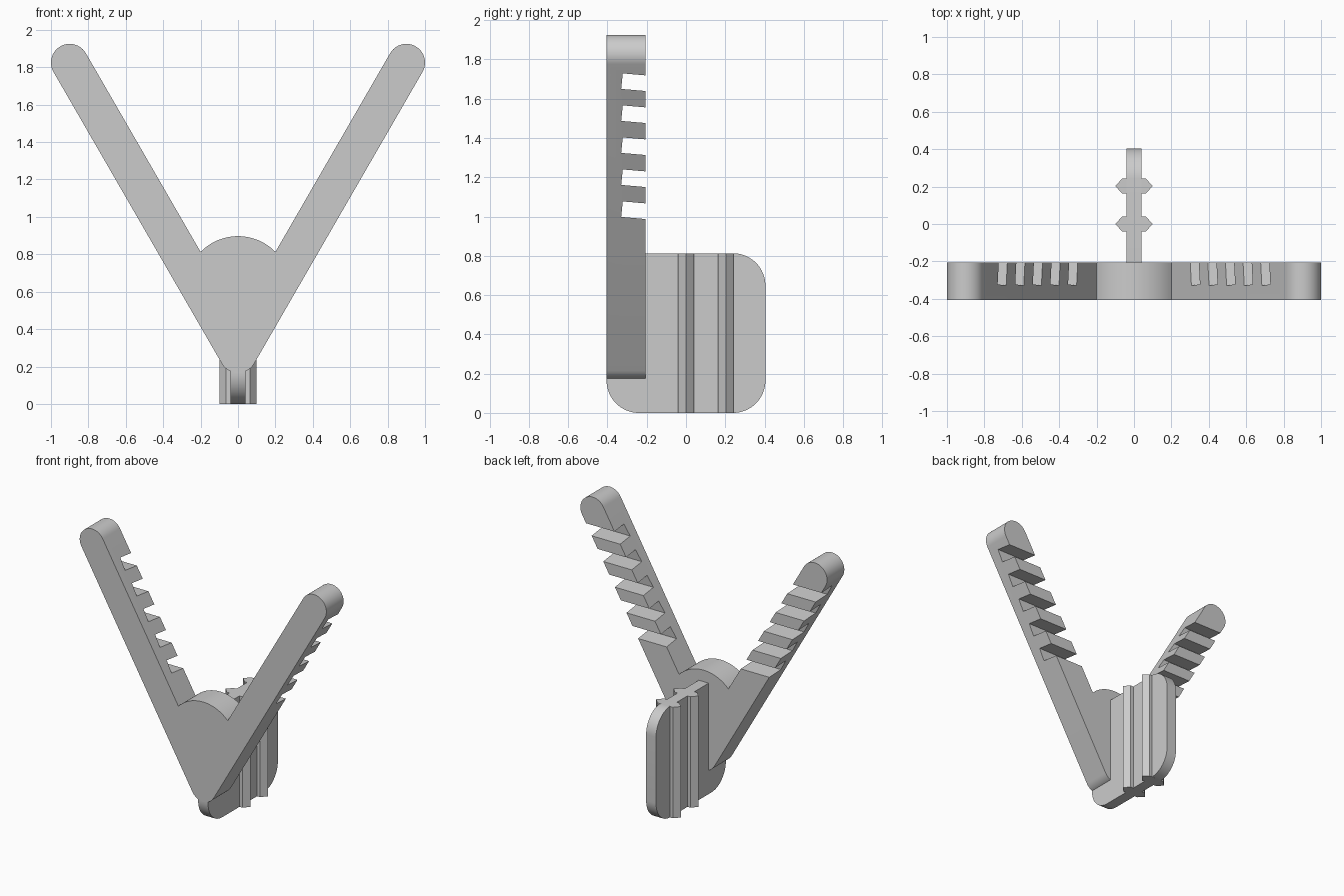
import bpy, bmesh, math
from mathutils import Vector

if "Cube" in bpy.data.objects:
    bpy.data.objects.remove(bpy.data.objects["Cube"])

grey = bpy.data.materials.new("light_grey")
grey.diffuse_color = (0.6, 0.6, 0.6, 1)
grey.use_nodes = True
grey.node_tree.nodes["Principled BSDF"].inputs["Base Color"].default_value = grey.diffuse_color


def arc(cx, cy, r, a0, a1, n):
    """Points on an arc, angles in degrees."""
    return [(cx + r * math.cos(math.radians(a0 + (a1 - a0) * i / n)),
             cy + r * math.sin(math.radians(a0 + (a1 - a0) * i / n))) for i in range(n + 1)]


def prism(name, pts, axis, lo, hi):
    """Extrude a 2D profile along an axis; profile uses the other two axes in order."""
    bm = bmesh.new()
    verts = []
    for p in pts:
        c = list(p)
        c.insert("xyz".index(axis), lo)
        verts.append(bm.verts.new(c))
    face = bm.faces.new(verts)
    ext = bmesh.ops.extrude_face_region(bm, geom=[face])["geom"]
    off = Vector([hi - lo if a == axis else 0 for a in "xyz"])
    bmesh.ops.translate(bm, vec=off, verts=[g for g in ext if isinstance(g, bmesh.types.BMVert)])
    bmesh.ops.recalc_face_normals(bm, faces=bm.faces)
    me = bpy.data.meshes.new(name)
    bm.to_mesh(me)
    bm.free()
    me.materials.append(grey)
    ob = bpy.data.objects.new(name, me)
    bpy.context.collection.objects.link(ob)
    return ob


def activate(ob):
    bpy.ops.object.select_all(action='DESELECT')
    ob.select_set(True)
    bpy.context.view_layer.objects.active = ob


# V-shaped body: two round-ended arms, a domed hub and a rounded foot
outline = (arc(0.9, 1.825, 0.1, -30, 150, 32)
           + arc(0, 0.617, 0.28, 44.4, 135.6, 24)
           + arc(-0.9, 1.825, 0.1, 30, 210, 32)
           + arc(0, 0.266, 0.1, 210, 330, 20))
body = prism("v_arms", outline, "y", -0.405, -0.205)

# Tilted notches cut across the back of both arms
for i in range(5):
    z = 0.163 * i
    slot = [(-0.330, 0.998 + z), (-0.180, 0.985 + z), (-0.172, 1.064 + z), (-0.322, 1.077 + z)]
    cutter = prism("notch_cutter", slot, "x", -1.2, 1.2)
    cutter.hide_render = True
    mod = body.modifiers.new("notch", 'BOOLEAN')
    mod.operation = 'DIFFERENCE'
    mod.solver = 'EXACT'
    mod.object = cutter
    activate(body)
    bpy.ops.object.modifier_apply(modifier=mod.name)
    bpy.data.objects.remove(cutter)

# Upright mounting plate with two rounded corners front-bottom and back-top,
# and matching rounded back-bottom corner
R, Y, H = 0.165, 0.4045, 0.813
plate_profile = (arc(-Y + R, R, R, 180, 270, 16) + arc(Y - R, R, R, 270, 360, 16)
                 + arc(Y - R, H - R, R, 0, 90, 16) + arc(-Y + R, H - R, R, 90, 180, 16))
parts = [body, prism("mounting_plate", plate_profile, "x", -0.04, 0.04)]

# Pointed gripping ribs running the height of the plate
for y, label in ((0.0, "front_rib"), (0.203, "back_rib")):
    hexagon = [(-0.1, y), (-0.063, y - 0.04), (0.063, y - 0.04),
               (0.1, y), (0.063, y + 0.04), (-0.063, y + 0.04)]
    parts.append(prism(label, hexagon, "z", 0, H))

for ob in parts:
    activate(ob)
    bpy.ops.object.shade_smooth_by_angle(angle=math.radians(30))
